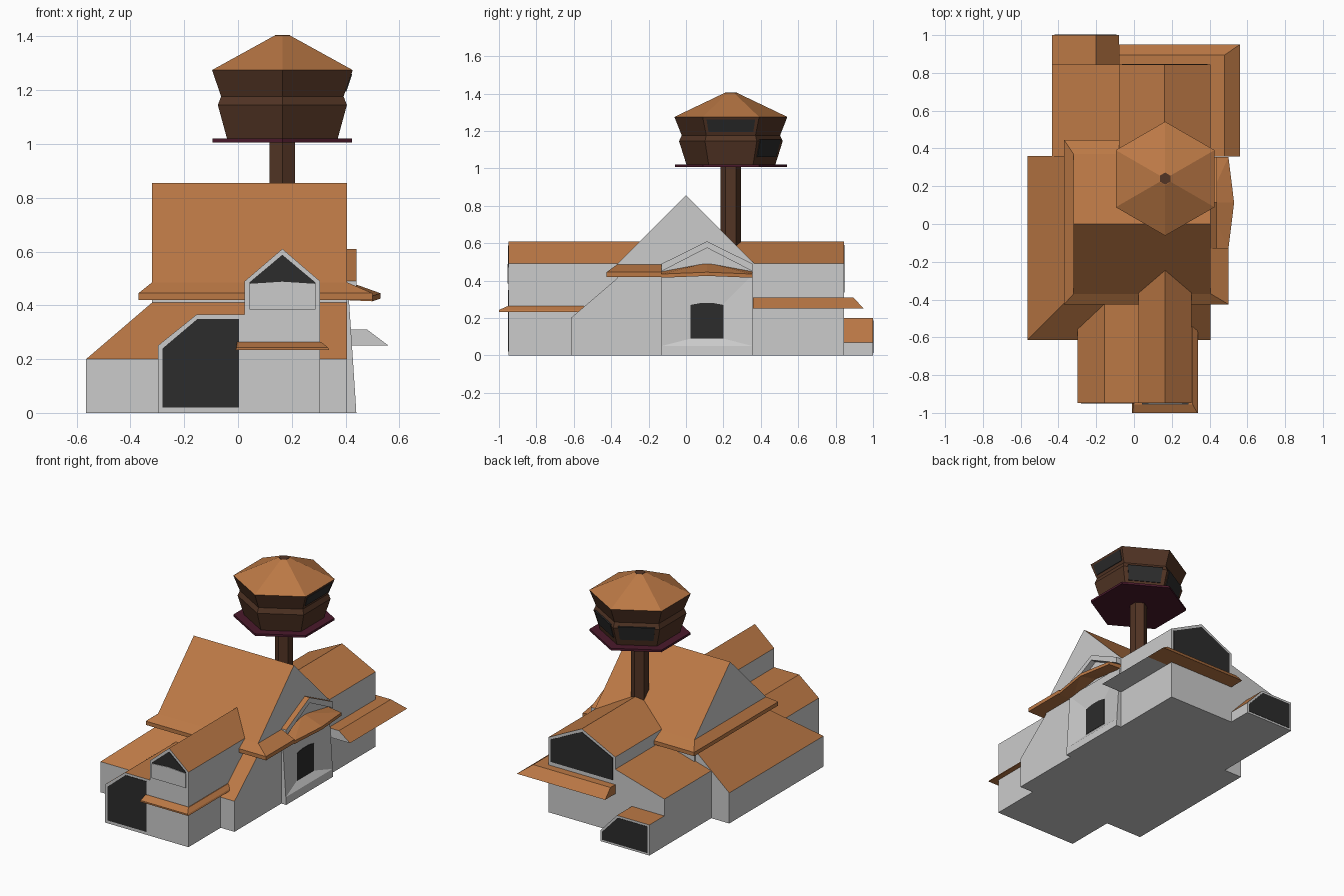
import bpy, bmesh, math
from mathutils import Vector

if "Cube" in bpy.data.objects:
    bpy.data.objects.remove(bpy.data.objects["Cube"])


def material(name, rgb):
    m = bpy.data.materials.new(name)
    m.diffuse_color = (*rgb, 1)
    m.use_nodes = True
    m.node_tree.nodes["Principled BSDF"].inputs["Base Color"].default_value = m.diffuse_color
    return m


ROOF = material("roof_orange", (0.50, 0.19, 0.06))
DARK = material("dark_opening", (0.025, 0.025, 0.025))
BROWN = material("tower_brown", (0.085, 0.035, 0.018))
WINE = material("deck_wine", (0.07, 0.01, 0.025))


def finish(bm, name, side=None, top=None):
    bmesh.ops.recalc_face_normals(bm, faces=bm.faces)
    bm.normal_update()
    me = bpy.data.meshes.new(name)
    me.materials.append(side)
    if top:
        me.materials.append(top)
        for f in bm.faces:
            f.material_index = 1 if f.normal.z > 0.15 else 0
    bm.to_mesh(me)
    bm.free()
    ob = bpy.data.objects.new(name, me)
    bpy.context.collection.objects.link(ob)
    return ob


def hull(name, pts, side=None, top=None):
    """Convex flat-faced solid around a few corner points."""
    bm = bmesh.new()
    for p in pts:
        bm.verts.new(p)
    r = bmesh.ops.convex_hull(bm, input=bm.verts)
    bmesh.ops.delete(bm, geom=[v for v in bm.verts if not v.link_faces], context='VERTS')
    bmesh.ops.dissolve_limit(bm, angle_limit=0.01, verts=bm.verts, edges=bm.edges)
    return finish(bm, name, side, top)


def rect(x0, x1, y0, y1, z):
    return [(x, y, z) for x in (x0, x1) for y in (y0, y1)]


def along_y(name, prof, y0, y1, side=None, top=None):
    return hull(name, [(x, y, z) for x, z in prof for y in (y0, y1)], side, top)


def along_x(name, prof, x0, x1, side=None, top=None):
    return hull(name, [(x, y, z) for y, z in prof for x in (x0, x1)], side, top)


def gable(a, b, eave, ridge, base=0.0):
    return [(a, base), (a, eave), ((a + b) / 2, ridge), (b, eave), (b, base)]


# Main hall: lower storey with hipped skirt roof, steep gabled upper storey
hull("lower_storey", rect(-.565, .405, -.615, .36, 0) + rect(-.565, .405, -.615, .36, .2)
     + rect(-.32, .405, -.37, .36, .41), None, ROOF)
along_x("upper_storey", gable(-.37, .37, .485, .855, .3), -.32, .405, None, ROOF)

# Flared eave around the hall, continued on the front part of the right side
hull("main_eave", rect(-.37, .404, -.425, .445, .42) + rect(-.37, .404, -.425, .445, .445)
     + rect(-.32, .404, -.37, .37, .485), ROOF)
hull("right_eave", rect(.40, .50, -.425, -.13, .42) + rect(.40, .50, -.425, -.13, .445)
     + rect(.39, .407, -.37, -.13, .485), ROOF)

# Rear wing with its gable window
along_y("rear_wing", gable(-.08, .405, .49, .61), 0, .845, None, ROOF)
along_y("rear_window", gable(-.063, .388, .48, .59, .335), .80, .848, DARK)

# Wide awning wrapping the rear wing
hull("rear_awning", rect(-.08, .56, .80, .95, .25) + rect(-.08, .48, .80, .895, .31), ROOF)
hull("side_awning", rect(.38, .56, .358, .95, .25) + rect(.38, .48, .358, .895, .31), None, ROOF)

# Rear left room and small shed
along_y("rear_left_room", [(-.435, 0), (-.435, .31), (-.08, .41), (-.08, 0)], .3, .845, None, ROOF)
along_y("rear_shed", [(-.435, 0), (-.435, .2), (-.2, .2), (-.08, .07), (-.08, 0)], .83, 1, None, ROOF)
along_y("shed_opening", [(-.422, .013), (-.422, .186), (-.206, .186), (-.093, .064), (-.093, .013)],
        .95, 1.002, DARK)

# Front garage and dormer block
along_y("garage", [(-.298, 0), (-.298, .25), (-.155, .365), (.05, .365), (.05, 0)], -.948, -.35, None, ROOF)
along_y("garage_door", [(-.28, .02), (-.28, .24), (-.15, .35), (.003, .35), (.003, .02)], -.951, -.9, DARK)
along_y("front_block", gable(.025, .305, .49, .61), -.948, -.2, None, ROOF)
along_y("front_window", gable(.042, .288, .485, .588, .47), -.951, -.9, DARK)
along_y("window_panel", [(.042, .385), (.042, .48), (.165, .488), (.288, .48), (.288, .385)], -.955, -.9)

# Thin corner awning on the front block
hull("front_awning", rect(-.01, .34, -1, -.94, .233) + rect(-.005, .335, -1, -.94, .243)
     + rect(-.003, .31, -.955, -.94, .263), ROOF)
hull("front_side_awning", rect(.29, .34, -1, -.545, .233) + rect(.29, .335, -1, -.545, .243)
     + rect(.29, .31, -.955, -.545, .263), ROOF)

# Right entrance: battered wall funnelling in to the door
bm = bmesh.new()
outer = [bm.verts.new(p) for p in [(.437, -.13, .05), (.437, .355, .05), (.412, .355, .43), (.412, -.13, .43)]]
inner = [bm.verts.new(p) for p in [(.408, .025, .09), (.408, .2, .09), (.408, .2, .275), (.408, .025, .275)]]
back = [bm.verts.new((.38, y, z)) for y, z in [(-.13, 0), (.355, 0), (.355, .43), (-.13, .43)]]
foot = [bm.verts.new((.44, y, 0)) for y in (-.13, .355)]
for i in range(4):
    j = (i + 1) % 4
    bm.faces.new((outer[i], outer[j], inner[j], inner[i]))
bm.faces.new(inner)
bm.faces.new(back)
bm.faces.new((foot[0], foot[1], outer[1], outer[0]))
bm.faces.new((foot[0], foot[1], back[1], back[0]))
bm.faces.new((outer[2], outer[3], back[3], back[2]))
bm.faces.new((foot[0], outer[0], outer[3], back[3], back[0]))
bm.faces.new((foot[1], outer[1], outer[2], back[2], back[1]))
finish(bm, "entrance_wall")
along_x("entrance_door", [(.025, .092), (.025, .27), (.08, .28), (.145, .28), (.2, .27), (.2, .092)], .39, .411, DARK)

# Entrance gable frame and pointed canopy, mirrored about the ridge
MID = .1125
for s, tag in ((-1, "front"), (1, "rear")):
    e = MID + s * .2425
    along_x("entrance_gable_" + tag, [(MID, .61), (MID, .575), (e, .45), (e, .49)], .38, .44, None, ROOF)
    hull("entrance_canopy_" + tag,
         [(.39, MID, .495), (.39, MID, .455), (.39, e, .45), (.39, e, .42),
          (.53, MID, .445), (.53, MID, .425), (.50, e, .435), (.50, e, .415)], ROOF)

# Lookout tower: stacked hexagons
CX, CY = .165, .24


def ring(r, z):
    return [(CX + r * math.cos(math.radians(30 + 60 * i)),
             CY + r * math.sin(math.radians(30 + 60 * i)), z) for i in range(6)]


hull("tower_post", ring(.055, .45) + ring(.055, 1.02), BROWN)
hull("tower_deck", ring(.30, 1.006) + ring(.30, 1.02), WINE)
hull("cabin_lower", ring(.237, 1.018) + ring(.277, 1.145), BROWN)
hull("cabin_band", ring(.277, 1.145) + ring(.263, 1.177), BROWN)
hull("cabin_upper", ring(.263, 1.177) + ring(.302, 1.275), BROWN)
hull("tower_roof", ring(.302, 1.275) + ring(.034, 1.403), ROOF)
hull("tower_cap", ring(.032, 1.395) + ring(.032, 1.405), BROWN)


# Cabin windows: plates leaning with the cabin sides
def window(name, deg, z0, r0, z1, r1, w):
    a = math.radians(deg)
    n, t = Vector((math.cos(a), math.sin(a), 0)), Vector((-math.sin(a), math.cos(a), 0))
    hull(name, [Vector((CX, CY, z)) + n * (r + d) + t * u * ww for z, r, ww in ((z0, r0, w - .01), (z1, r1, w))
                for d in (-.02, .004) for u in (-1, 1)], DARK)


window("window_right", 0, 1.195, .234, 1.26, .256, .13)
for deg in (60, 120):
    window("window_back_%d" % deg, deg, 1.06, .217, 1.155, .242, .11)
